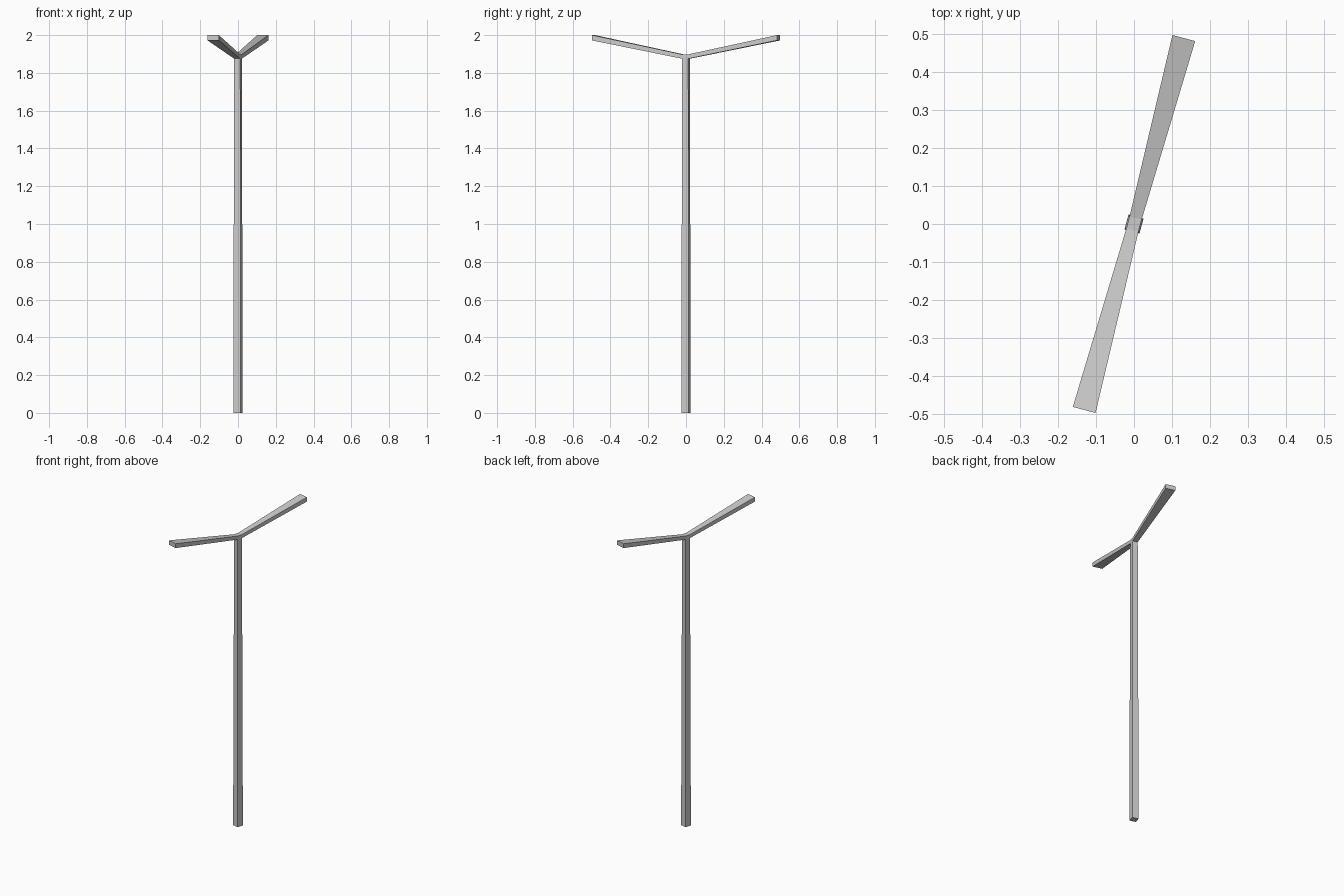
import bpy, bmesh, math
from mathutils import Matrix, Vector

if "Cube" in bpy.data.objects:
    bpy.data.objects.remove(bpy.data.objects["Cube"])

TURN = Matrix.Rotation(math.radians(-15), 4, 'Z')
BASE, NECK = 0.0205, 0.0165      # pole half widths at foot and neck
LOW, HIGH = 1.875, 1.898         # underside and top of the junction
REACH, TIP = 0.507, 0.031        # arm length and half width at its tip

bm = bmesh.new()


def ring(half, z):
    return [bm.verts.new((x * half, y * half, z))
            for x, y in ((-1, -1), (1, -1), (1, 1), (-1, 1))]


def bridge(a, b, skip=()):
    for i in range(4):
        if i not in skip:
            j = (i + 1) % 4
            bm.faces.new((a[i], a[j], b[j], b[i]))


# Tapered square pole and junction block, open where the arms leave
foot, under, top = ring(BASE, 0), ring(NECK, LOW), ring(NECK, HIGH)
bm.faces.new(foot[::-1])
bridge(foot, under)
bridge(under, top, skip=(0, 2))
bm.faces.new(top)

# Two rising arms that flare towards vertical end faces
for s, i, j in ((-1, 0, 1), (1, 2, 3)):
    root = [under[i], under[j], top[j], top[i]]
    tip = [bm.verts.new((math.copysign(TIP, v.co.x), s * REACH, z))
           for v, z in zip(root, (1.972, 1.972, 2.0, 2.0))]
    bridge(root, tip)
    bm.faces.new(tip)

bmesh.ops.recalc_face_normals(bm, faces=bm.faces)
bm.transform(TURN)
mesh = bpy.data.meshes.new("street_lamp")
bm.to_mesh(mesh)
bm.free()
bpy.context.collection.objects.link(bpy.data.objects.new("street_lamp", mesh))
